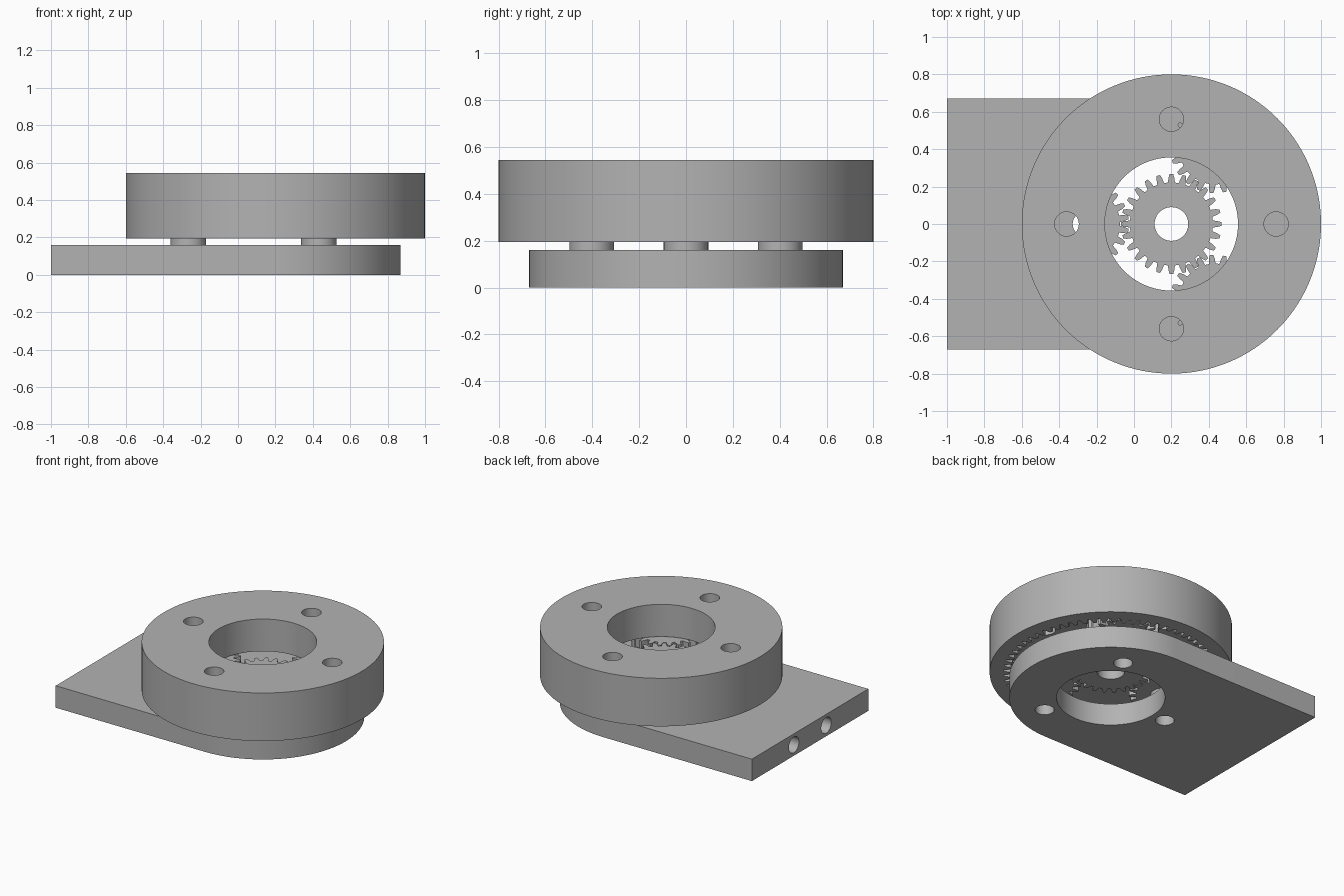
import bpy
import bmesh
from math import cos, sin, pi, radians
from mathutils import Matrix

if "Cube" in bpy.data.objects:
    bpy.data.objects.remove(bpy.data.objects["Cube"])

AXIS = 0.2            # x of the gear axis
ORBIT = 0.465         # planet centre distance
SUN, PLANET = 24, 21  # tooth counts
RING = SUN + 2 * PLANET
MODULE = 2 * ORBIT / (SUN + PLANET)
GEAR_Z = (0.195, 0.305)
PLANET_ANGLES = [radians(a) for a in (60, 180, 300)]

grey = bpy.data.materials.new("grey plastic")
grey.use_nodes = True
grey.diffuse_color = (0.45, 0.45, 0.45, 1)
grey.node_tree.nodes["Principled BSDF"].inputs["Base Color"].default_value = (0.45, 0.45, 0.45, 1)


def polar(r, a, centre):
    return (centre[0] + r * cos(a), centre[1] + r * sin(a))


def circle(r, centre=(AXIS, 0), n=96):
    return [polar(r, 2 * pi * i / n, centre) for i in range(n)]


def gear(teeth, centre, phase=0, inner=1.25, outer=1.0):
    """Toothed outline with one tooth centred on the phase angle."""
    pitch = teeth * MODULE / 2
    root, tip = pitch - inner * MODULE, pitch + outer * MODULE
    half = ((-0.32, root), (-0.24, pitch), (-0.13, tip))
    tooth = half + tuple((-f, r) for f, r in reversed(half))
    return [polar(r, phase + 2 * pi * (i + f) / teeth, centre)
            for i in range(teeth) for f, r in tooth]


def slab(name, outlines, z0, z1):
    """Extrude a flat outline; later outlines become holes."""
    curve = bpy.data.curves.new(name, 'CURVE')
    curve.dimensions = '2D'
    curve.fill_mode = 'BOTH'
    curve.extrude = (z1 - z0) / 2
    for pts in outlines:
        spline = curve.splines.new('POLY')
        spline.points.add(len(pts) - 1)
        for p, (x, y) in zip(spline.points, pts):
            p.co = (x, y, 0, 1)
        spline.use_cyclic_u = True
    temp = bpy.data.objects.new(name + "_outline", curve)
    mesh = bpy.data.meshes.new_from_object(temp)
    bpy.data.objects.remove(temp)
    bm = bmesh.new()
    bm.from_mesh(mesh)
    bmesh.ops.remove_doubles(bm, verts=bm.verts, dist=1e-5)
    bmesh.ops.recalc_face_normals(bm, faces=bm.faces)
    bmesh.ops.translate(bm, verts=bm.verts, vec=(0, 0, (z0 + z1) / 2))
    bm.to_mesh(mesh)
    bm.free()
    mesh.materials.clear()
    mesh.materials.append(grey)
    obj = bpy.data.objects.new(name, mesh)
    bpy.context.collection.objects.link(obj)
    return obj


def cut(obj, cutter):
    """Subtract the cutter and discard it."""
    mod = obj.modifiers.new("cut", 'BOOLEAN')
    mod.operation = 'DIFFERENCE'
    mod.solver = 'EXACT'
    mod.object = cutter
    bpy.context.view_layer.objects.active = obj
    bpy.ops.object.modifier_apply(modifier=mod.name)
    bpy.data.objects.remove(cutter)


planet_centres = [polar(ORBIT, a, (AXIS, 0)) for a in PLANET_ANGLES]

# Base plate: straight sides and a round end, with bore and axle holes
end = [polar(0.67, -pi / 2 + pi * i / 48, (AXIS, 0)) for i in range(49)]
base = slab("base_plate",
            [end + [(-1, 0.67), (-1, -0.67)], circle(0.358)]
            + [circle(0.063, c, 32) for c in planet_centres], 0, 0.16)

# Blind mounting holes in the flat end
for y in (-0.186, 0.186):
    drill = slab("drill", [circle(0.058, (0, 0), 32)], -0.3, 0.3)
    drill.data.transform(Matrix.Translation((-1, y, 0.08)) @ Matrix.Rotation(pi / 2, 4, 'Y'))
    cut(base, drill)

# Ring housing: thick lid with window and screw holes, toothed cavity below
screws = [circle(0.065, polar(0.56, i * pi / 2, (AXIS, 0)), 32) for i in range(4)]
housing = slab("ring_housing", [circle(0.8, n=128), circle(0.356)] + screws, 0.195, 0.545)
cut(housing, slab("cavity", [gear(RING, (AXIS, 0), 0, 1.0, 1.25)], 0.1, 0.31))

# Sun gear
parts = [base, housing,
         slab("sun_gear", [gear(SUN, (AXIS, 0)), circle(0.09, n=48)], *GEAR_Z)]

# Planet gears on their spacers
for i, (a, c) in enumerate(zip(PLANET_ANGLES, planet_centres), 1):
    bore = circle(0.063, c, 32)
    parts.append(slab(f"planet_gear_{i}", [gear(PLANET, c, a), bore], *GEAR_Z))
    parts.append(slab(f"planet_spacer_{i}", [circle(0.095, c, 48), bore], 0.16, GEAR_Z[0]))

bpy.ops.object.select_all(action='DESELECT')
for obj in parts:
    obj.select_set(True)
bpy.context.view_layer.objects.active = base
bpy.ops.object.shade_smooth_by_angle(angle=radians(25))
